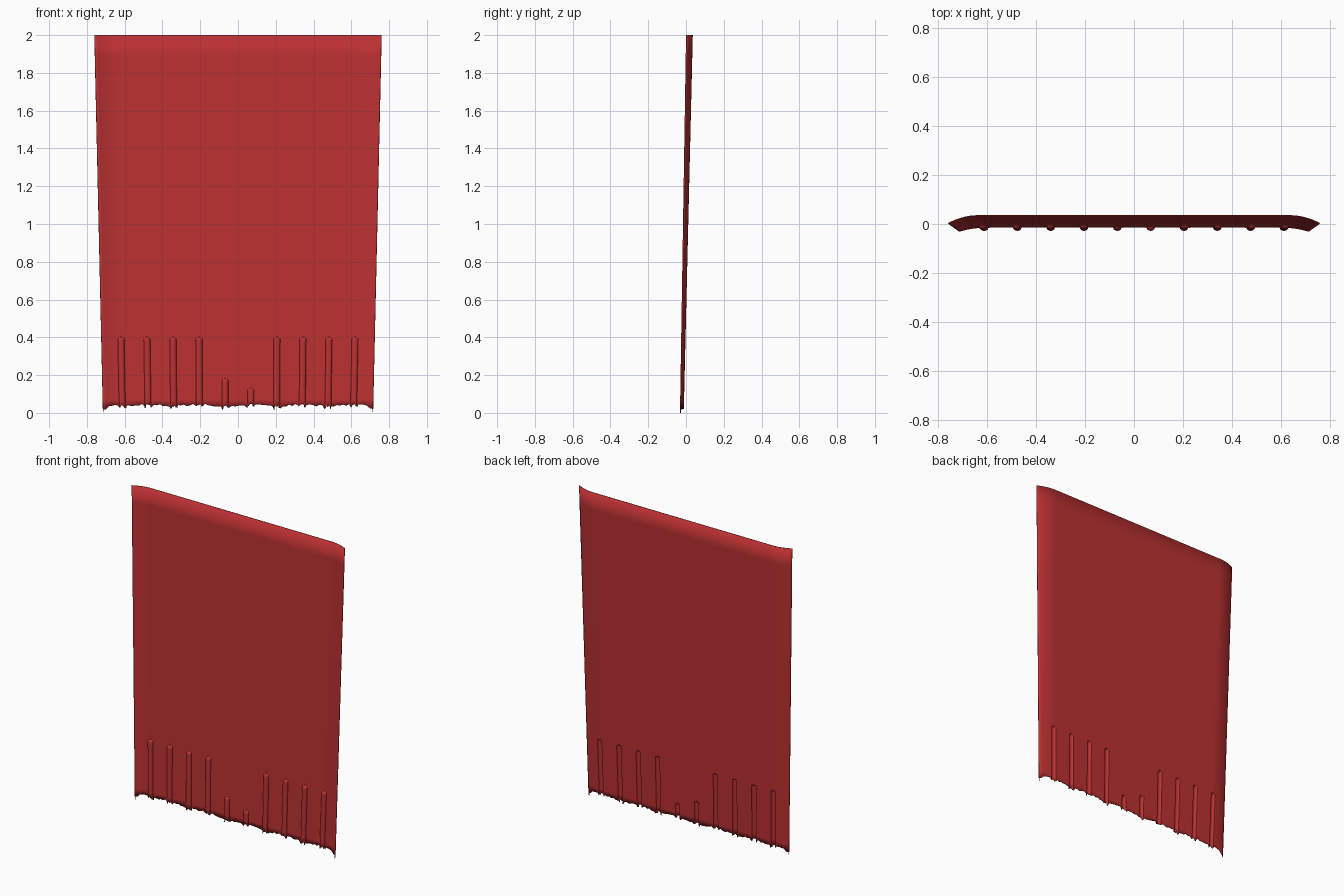
import bpy, bmesh, math, random

random.seed(4)
if "Cube" in bpy.data.objects:
    bpy.data.objects.remove(bpy.data.objects["Cube"])

red = bpy.data.materials.new("cloth red")
red.use_nodes = True
red.diffuse_color = (0.5, 0.03, 0.032, 1)
red.node_tree.nodes["Principled BSDF"].inputs["Base Color"].default_value = red.diffuse_color

BOTTOM, TOP, HEM = 0.715, 0.76, 0.04
RIDGE_W = 0.016
# Ten evenly spaced folds, the two middle ones shorter
ridges = [((i - 4.5) * 0.136, 0.4) for i in range(10)]
ridges[4] = (ridges[4][0], 0.18)
ridges[5] = (ridges[5][0], 0.13)


def fold(x, z):
    """Forward bulge of the pressed folds, round at their upper ends."""
    for centre, height in ridges:
        across = (x - centre) / RIDGE_W
        up = max(0, z - (height - RIDGE_W)) / RIDGE_W
        r = across * across + up * up
        if r < 1:
            return 0.013 * math.sqrt(1 - r)
    return 0


def sheet_point(x0, z):
    """Leaning sheet that widens upward and curls forward at both sides."""
    t = z / 2
    u = abs(x0) / BOTTOM
    edge = max(0, (u - 0.84) / 0.16)
    curl = (0.016 + 0.016 * t) * edge ** 2
    x = x0 * (1 + (TOP / BOTTOM - 1) * t)
    return x, -0.014 + 0.048 * t - curl - fold(x0, z), z


# Columns: even spacing, with closer ones across each fold
columns = {round(-BOTTOM + 2 * BOTTOM * i / 90, 4) for i in range(91)}
for centre, _ in ridges:
    columns = {x for x in columns if abs(x - centre) > RIDGE_W * 1.3}
    columns |= {round(centre + RIDGE_W * k / 5, 4) for k in range(-6, 7)}
columns = sorted(columns)

# Rows: close together around the fold ends
rows = [HEM, 0.07, 0.1] + [0.11 + 0.004 * i for i in range(20)]
rows += [0.25, 0.32, 0.37] + [0.38 + 0.004 * i for i in range(7)]
rows += [0.45 + 1.55 * i / 14 for i in range(15)]


def hem_height(x):
    """Frayed lower hem with loose threads at the folds and corners."""
    z = HEM + 0.004 * math.sin(x * 23) + random.uniform(-0.005, 0.005)
    near_fold = min(abs(abs(x - c) - RIDGE_W) for c, _ in ridges)
    if near_fold < 0.004:
        z -= random.uniform(0.004, 0.016)
    if abs(x) > BOTTOM - 0.02:
        z = 0.022 + random.uniform(-0.005, 0.008)
    return z


bm = bmesh.new()
grid = []
for j, z in enumerate(rows):
    grid.append([bm.verts.new(sheet_point(x, hem_height(x) if j == 0 else z))
                 for x in columns])
for low, high in zip(grid, grid[1:]):
    for i in range(len(columns) - 1):
        bm.faces.new((low[i], low[i + 1], high[i + 1], high[i]))

# One hanging thread reaches the ground at each corner
for vert, inner in ((grid[0][0], grid[0][1]), (grid[0][-1], grid[0][-2])):
    tip = bm.verts.new((vert.co.x * 0.995, vert.co.y, 0))
    mid = bm.verts.new(vert.co.lerp(inner.co, 0.2))
    bm.faces.new((vert, tip, mid) if vert.co.x < 0 else (mid, tip, vert))

mesh = bpy.data.meshes.new("cloth_panel")
bm.to_mesh(mesh)
bm.free()
mesh.materials.append(red)
panel = bpy.data.objects.new("cloth_panel", mesh)
bpy.context.collection.objects.link(panel)

# Thin cloth thickness
solid = panel.modifiers.new("Thickness", "SOLIDIFY")
solid.thickness = 0.004
solid.offset = 0

bpy.ops.object.select_all(action="DESELECT")
panel.select_set(True)
bpy.context.view_layer.objects.active = panel
bpy.ops.object.shade_smooth_by_angle(angle=math.radians(40))
